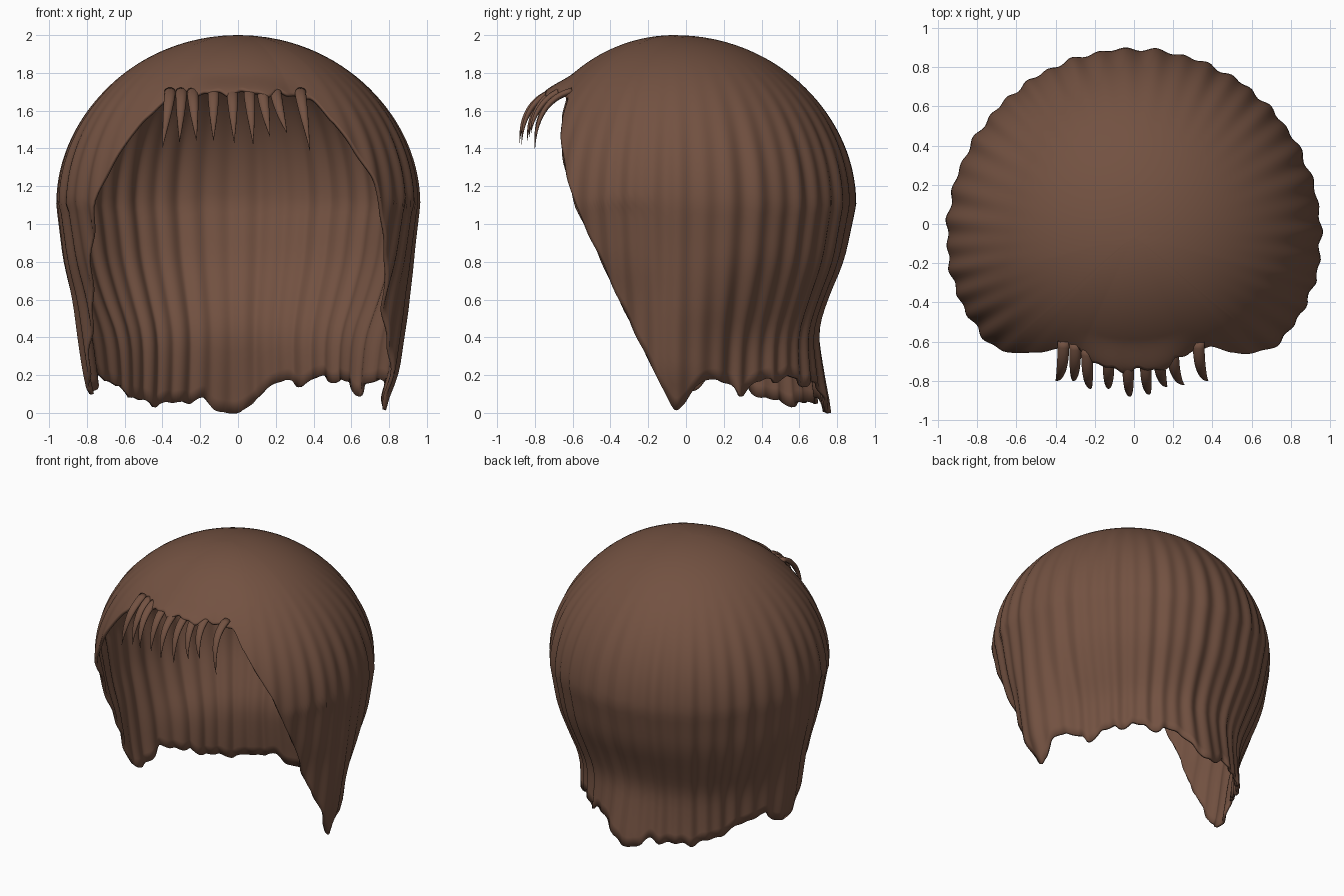
import bpy, bmesh, math
from mathutils import Vector

if "Cube" in bpy.data.objects:
    bpy.data.objects.remove(bpy.data.objects["Cube"], do_unlink=True)

brown = bpy.data.materials.new("warm brown hair")
brown.use_nodes = True
COLOR = (0.17, 0.083, 0.053, 1)
brown.diffuse_color = COLOR
brown.node_tree.nodes["Principled BSDF"].inputs["Base Color"].default_value = COLOR

AXIS_Y, TOP, WIDEST, RADIUS = -0.06, 2.0, 1.1, 0.955


def lerp_table(table, x):
    """Piecewise linear lookup in a list of (position, value)."""
    if x <= table[0][0]:
        return table[0][1]
    for (a, va), (b, vb) in zip(table, table[1:]):
        if x <= b:
            return va + (vb - va) * (x - a) / (b - a)
    return table[-1][1]


def smooth_table(table, x, w):
    return sum(lerp_table(table, x + w * k) for k in (-1, -0.5, 0, 0.5, 1)) / 5


def ramp(a, b, x):
    t = min(max((x - a) / (b - a), 0), 1)
    return t * t * (3 - 2 * t)


# Hem height by angle from the front, in degrees
FRONT_HEM = [(0, 1.70), (30, 1.69), (35, 1.65), (40, 1.56), (46, 1.4), (53, 1.2),
             (58, 1.0), (64, 0.8), (69, 0.6), (76, 0.4), (83, 0.2)]
LEFT_HEM = FRONT_HEM + [(90, 0.0), (96, 0.08), (102, 0.19), (110, 0.17), (118, 0.09),
                        (125, 0.16), (145, 0.19), (155, 0.15), (165, 0.17),
                        (172, 0.10), (176, 0.01), (180, 0.0)]
RIGHT_HEM = FRONT_HEM + [(90, 0.09), (96, 0.11), (104, 0.19), (114, 0.17), (124, 0.11),
                         (140, 0.05), (155, 0.05), (165, 0.08), (172, 0.01), (180, 0.0)]

# Radius by height below the widest ring, at four angles
FRONT_LOW = [(0, 0.74), (0.2, 0.70), (0.4, 0.72), (0.6, 0.77), (0.8, 0.85), (1.1, 0.92)]
SIDE_LOW = [(0, 0.77), (0.2, 0.82), (0.4, 0.85), (0.6, 0.875), (0.8, 0.92), (1.1, 0.955)]
REAR_SIDE_LOW = [(0, 0.73), (0.2, 0.73), (0.4, 0.75), (0.6, 0.84), (0.8, 0.91), (1.1, 0.955)]
BACK_LOW = [(0, 0.83), (0.2, 0.79), (0.43, 0.75), (0.6, 0.80), (0.8, 0.89), (1.1, 0.955)]


def hem(deg):
    side = LEFT_HEM if deg >= 0 else RIGHT_HEM
    z = smooth_table(side, abs(deg), 1.5)
    a = math.radians(deg)
    wave = 0.012 * math.sin(23 * a) + 0.008 * math.sin(41 * a + 1)
    return max(z + wave * (0.3 if 40 < abs(deg) < 95 else 1), 0)


def radius(deg, z):
    d = abs(deg)
    if z >= WIDEST:
        r = RADIUS * math.sqrt(max(1 - ((z - WIDEST) / (TOP - WIDEST)) ** 2, 0))
        front = lerp_table([(0, 0.89), (25, 0.90), (45, 0.955), (75, 1.0)], d)
        r *= front
    else:
        rings = [(t, smooth_table(p, z, 0.07) if z < 1.03 else lerp_table(p, z)) for t, p in
                 ((45, FRONT_LOW), (88, SIDE_LOW), (120, REAR_SIDE_LOW), (180, BACK_LOW))]
        r = lerp_table(rings, d)
        if deg > 0:  # the left side hangs a little wider
            r += 0.03 * ramp(0.9, 0.5, z) * ramp(0.0, 0.25, z) * ramp(70, 90, d) * ramp(115, 95, d)
    # lock ripples, fading towards the crown
    a = math.radians(deg)
    ripple = math.sin(44 * a + 0.8 * math.sin(5 * a)) + 0.5 * math.sin(27 * a + 2)
    r += 0.0075 * ripple * ramp(1.9, 1.2, z) * ramp(20, 60, d)
    # lip flaring out over the forehead
    return r + 0.055 * ramp(1.80, 1.70, z) * ramp(32, 8, d)


def finish(name, bm):
    bmesh.ops.recalc_face_normals(bm, faces=bm.faces)
    mesh = bpy.data.meshes.new(name)
    bm.to_mesh(mesh)
    bm.free()
    mesh.materials.append(brown)
    mesh.shade_smooth()
    obj = bpy.data.objects.new(name, mesh)
    bpy.context.collection.objects.link(obj)
    return obj


# Main hair shell: columns run from the crown down to the hem
COLS, ROWS = 400, 48
bm = bmesh.new()
crown = bm.verts.new((0, AXIS_Y, TOP))
columns = []
for i in range(COLS):
    deg = -180 + 360 * i / COLS
    a, low = math.radians(deg), hem(deg)
    col = []
    for j in range(1, ROWS + 1):
        t = j / ROWS
        z = TOP - (TOP - low) * (t * t if low > 1.3 else t ** 1.6)
        r = radius(deg, z)
        col.append(bm.verts.new((r * math.sin(a), AXIS_Y - r * math.cos(a), z)))
    columns.append(col)
for i in range(COLS):
    c, n = columns[i], columns[(i + 1) % COLS]
    bm.faces.new((crown, c[0], n[0]))
    for j in range(ROWS - 1):
        bm.faces.new((c[j], c[j + 1], n[j + 1], n[j]))
shell = finish("hair_shell", bm)
thick = shell.modifiers.new("thickness", 'SOLIDIFY')
thick.thickness = 0.018
thick.offset = -1


# Fringe strands: flattened tapering tubes curling forward and down
def strand(name, x0, x1, tip_y, tip_z):
    root_y = -0.60 - 0.09 * ramp(0.36, 0.1, abs(x0))
    p = [Vector((x0, root_y, 1.705)), Vector((x0, tip_y + 0.06, 1.67)),
         Vector(((x0 + x1) / 2, tip_y + 0.0, 1.56)), Vector((x1, tip_y, tip_z))]
    bm, rings, sides, steps = bmesh.new(), [], 10, 14
    for k in range(steps + 1):
        t = k / steps
        s = 1 - t
        c = p[0] * s**3 + p[1] * 3 * s * s * t + p[2] * 3 * s * t * t + p[3] * t**3
        tan = ((p[1] - p[0]) * s * s + (p[2] - p[1]) * 2 * s * t + (p[3] - p[2]) * t * t).normalized()
        across = (Vector((1, 0, 0)) - tan * tan.x).normalized()
        out = tan.cross(across)
        w = 0.030 * max(1 - t ** 2.2, 0.02)
        rings.append([bm.verts.new(c + across * w * math.cos(q) + out * w * 0.6 * math.sin(q))
                      for q in (math.tau * m / sides for m in range(sides))])
    for a, b in zip(rings, rings[1:]):
        for m in range(sides):
            n = (m + 1) % sides
            bm.faces.new((a[m], a[n], b[n], b[m]))
    bm.faces.new(rings[0])
    bm.faces.new(rings[-1])
    finish(name, bm)


STRANDS = [(-0.36, -0.40, -0.80, 1.40), (-0.30, -0.31, -0.80, 1.43), (-0.24, -0.22, -0.84, 1.44),
           (-0.13, -0.13, -0.84, 1.44), (-0.03, -0.02, -0.88, 1.43), (0.06, 0.08, -0.87, 1.42),
           (0.13, 0.17, -0.83, 1.46), (0.20, 0.26, -0.82, 1.48), (0.33, 0.38, -0.80, 1.39)]
for i, s in enumerate(STRANDS):
    strand(f"fringe_strand_{i + 1}", *s)
